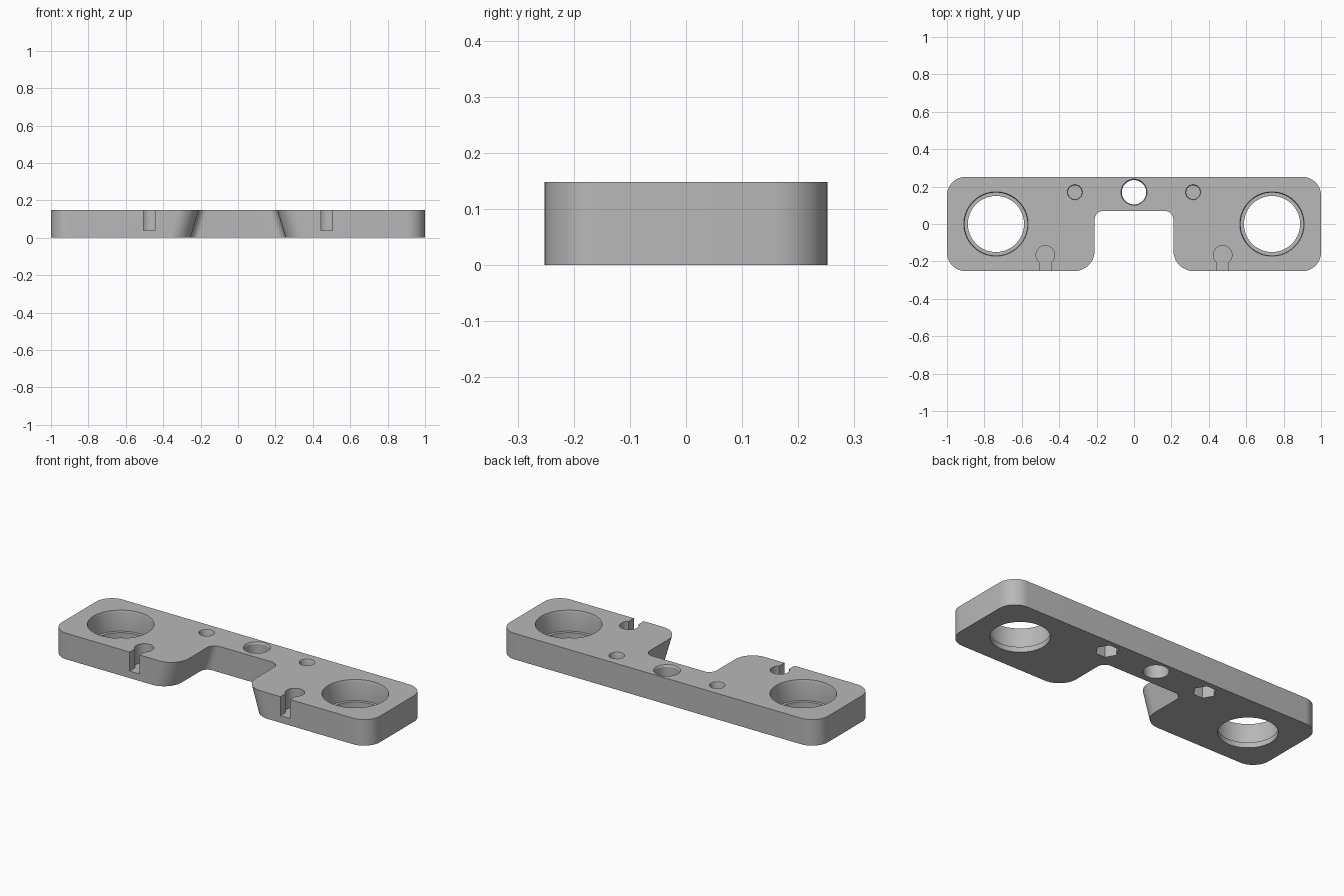
import bpy, bmesh
from math import sin, cos, pi, asin, radians
from mathutils import Vector

if "Cube" in bpy.data.objects:
    bpy.data.objects.remove(bpy.data.objects["Cube"], do_unlink=True)

HEIGHT = 0.148
FLARE = 0.045   # how far the notch widens towards the underside


def loft(name, loops):
    """Closed solid through a stack of matching loops, lowest first."""
    bm = bmesh.new()
    rings = [[bm.verts.new(p) for p in loop] for loop in loops]
    n = len(rings[0])
    bm.faces.new(rings[0][::-1])
    bm.faces.new(rings[-1])
    for low, high in zip(rings, rings[1:]):
        for i in range(n):
            j = (i + 1) % n
            bm.faces.new((low[i], low[j], high[j], high[i]))
    bmesh.ops.recalc_face_normals(bm, faces=bm.faces)
    mesh = bpy.data.meshes.new(name)
    bm.to_mesh(mesh)
    bm.free()
    obj = bpy.data.objects.new(name, mesh)
    bpy.context.collection.objects.link(obj)
    return obj


def rounded(corners, steps=12):
    """Fillet the square corners (x, y, radius) of an outline."""
    out = []
    for i, (x, y, r) in enumerate(corners):
        p = Vector((x, y))
        back = (Vector(corners[i - 1][:2]) - p).normalized()
        ahead = (Vector(corners[(i + 1) % len(corners)][:2]) - p).normalized()
        centre = p + r * (back + ahead)
        for k in range(steps + 1):
            t = k / steps * pi / 2
            out.append(centre - r * (ahead * cos(t) + back * sin(t)))
    return out


def bore(name, x, y, profile, sides=64):
    """Turned cutter from (radius, z) steps."""
    angles = [2 * pi * k / sides for k in range(sides)]
    return loft(name, [[(x + r * cos(a), y + r * sin(a), z) for a in angles]
                       for r, z in profile])


def keyhole(name, x, y, r, half):
    """Round pocket with a slot open to the front edge."""
    gap = asin(half / r)
    start, sweep = -pi / 2 + gap, 2 * (pi - gap)
    pts = [(x + r * cos(start + sweep * k / 40), y + r * sin(start + sweep * k / 40))
           for k in range(41)]
    pts += [(x - half, -0.3), (x + half, -0.3)]
    return loft(name, [[(*p, z) for p in pts] for z in (0.04, 0.2)])


# Plate with rounded corners and a notch that flares towards the underside
outline = rounded([
    (-1, -0.252, 0.1), (-0.21, -0.252, 0.11), (-0.21, 0.07, 0.045),
    (0.21, 0.07, 0.045), (0.21, -0.252, 0.11), (1, -0.252, 0.1),
    (1, 0.252, 0.1), (-1, 0.252, 0.1)])
top = [(p.x, p.y, HEIGHT) for p in outline]
bottom = []
for p in outline:
    shift = FLARE * (1 if p.x > 0 else -1) if abs(p.x) < 0.4 else 0
    bottom.append((p.x + shift, p.y, 0))
plate = loft("mounting_plate", [bottom, top])

# Cutters: centre hole, then mirrored pairs
cutters = [bore("centre_hole", 0, 0.17,
                [(0.065, -0.1), (0.065, 0.138), (0.077, 0.162)])]
for s in (-1, 1):
    cutters += [
        bore("large_bore", s * 0.738, 0,
             [(0.15, -0.1), (0.15, 0.03), (0.168, 0.03),
              (0.168, 0.133), (0.176, 0.163)], 96),
        bore("screw_hole", s * 0.316, 0.17,
             [(0.037, 0.082), (0.037, 0.14), (0.044, 0.156)], 48),
        bore("nut_pocket", s * 0.316, 0.17, [(0.06, -0.1), (0.06, 0.074)], 6),
        keyhole("cable_slot", s * 0.474, -0.166, 0.05, 0.031),
    ]

bpy.context.view_layer.objects.active = plate
for cutter in cutters:
    cutter.hide_render = True
    mod = plate.modifiers.new(cutter.name, 'BOOLEAN')
    mod.operation = 'DIFFERENCE'
    mod.solver = 'EXACT'
    mod.object = cutter
    bpy.ops.object.modifier_apply(modifier=mod.name)
    bpy.data.objects.remove(cutter, do_unlink=True)

# Plain grey finish
grey = bpy.data.materials.new("plain_grey")
grey.use_nodes = True
colour = (0.48, 0.48, 0.48, 1)
grey.diffuse_color = colour
grey.node_tree.nodes["Principled BSDF"].inputs["Base Color"].default_value = colour
plate.data.materials.clear()
plate.data.materials.append(grey)

bpy.ops.object.select_all(action='DESELECT')
plate.select_set(True)
bpy.ops.object.shade_smooth_by_angle(angle=radians(25))
